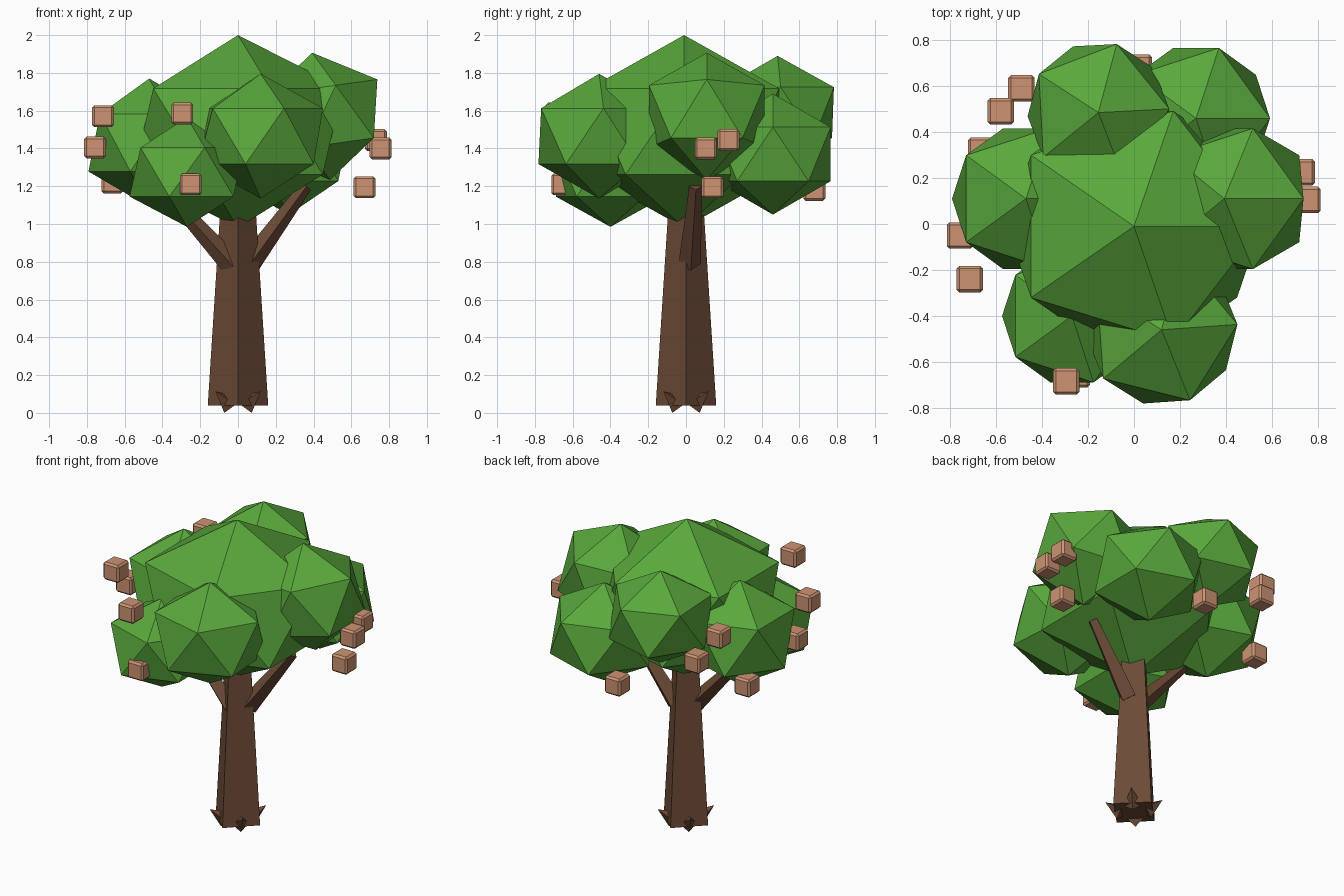
import bpy, bmesh, math
from mathutils import Vector, Euler

if "Cube" in bpy.data.objects:
    bpy.data.objects.remove(bpy.data.objects["Cube"], do_unlink=True)


def make_material(name, rgb):
    mat = bpy.data.materials.new(name)
    mat.use_nodes = True
    mat.diffuse_color = (*rgb, 1)
    bsdf = mat.node_tree.nodes["Principled BSDF"]
    bsdf.inputs["Base Color"].default_value = (*rgb, 1)
    bsdf.inputs["Roughness"].default_value = 0.9
    return mat


bark = make_material("bark_brown", (0.15, 0.07, 0.037))
leaf = make_material("leaf_green", (0.10, 0.39, 0.045))
fruit = make_material("fruit_tan", (0.61, 0.295, 0.17))


def add_object(name, bm, mat):
    mesh = bpy.data.meshes.new(name)
    bm.to_mesh(mesh)
    bm.free()
    mesh.materials.append(mat)
    obj = bpy.data.objects.new(name, mesh)
    bpy.context.collection.objects.link(obj)
    return obj


def limb(name, start, end, r1, r2, spin=0.0):
    """Four-sided tapered limb between two points."""
    start, end = Vector(start), Vector(end)
    axis = end - start
    bm = bmesh.new()
    bmesh.ops.create_cone(bm, cap_ends=True, segments=4, radius1=r1,
                          radius2=r2, depth=axis.length)
    obj = add_object(name, bm, bark)
    turn = axis.to_track_quat("Z", "Y")
    obj.rotation_euler = (turn @ Euler((0, 0, spin)).to_quaternion()).to_euler()
    obj.location = (start + end) / 2
    return obj


def leaf_clump(name, center, radii, tilt=(0, 0, 0)):
    """Squashed icosahedron."""
    bm = bmesh.new()
    bmesh.ops.create_icosphere(bm, subdivisions=1, radius=1)
    obj = add_object(name, bm, leaf)
    obj.location = center
    obj.scale = radii
    obj.rotation_euler = [math.radians(a) for a in tilt]
    return obj


# Trunk with corners facing the four sides
bm = bmesh.new()
bmesh.ops.create_cone(bm, cap_ends=True, segments=4, radius1=0.16,
                      radius2=0.086, depth=1.16)
corner = max(bm.verts, key=lambda v: v.co.x).co
bmesh.ops.rotate(bm, verts=bm.verts, cent=(0, 0, 0),
                 matrix=Euler((0, 0, -math.atan2(corner.y, corner.x))).to_matrix())
add_object("trunk", bm, bark).location.z = 0.62

# Branches
limb("branch_left", (0.06, 0.02, 0.79), (0.36, 0.05, 1.2), 0.06, 0.033)
limb("branch_right", (-0.02, -0.03, 0.77), (-0.4, -0.02, 1.19), 0.06, 0.03)

# Root spikes on each trunk face
for i, (sx, sy) in enumerate([(1, 1), (-1, 1), (-1, -1), (1, -1)]):
    limb(f"root_{i + 1}", (sx * 0.05, sy * 0.05, 0.045),
         (sx * 0.12, sy * 0.12, 0.115), 0.055, 0.0)

# Crown
leaf_clump("crown_center", (0, -0.01, 1.49), (0.62, 0.59, 0.51))
leaf_clump("crown_front", (0.12, -0.46, 1.465), (0.37, 0.37, 0.33), (0, 0, 4))
leaf_clump("crown_front_right", (-0.27, -0.4, 1.275), (0.34, 0.34, 0.29))
leaf_clump("crown_right", (-0.47, 0.11, 1.43), (0.36, 0.36, 0.34))
leaf_clump("crown_back_right", (-0.155, 0.485, 1.59), (0.345, 0.345, 0.3), (0, 0, 3))
leaf_clump("crown_back_left", (0.27, 0.46, 1.37), (0.36, 0.36, 0.32))
leaf_clump("crown_left", (0.44, 0.11, 1.57), (0.36, 0.36, 0.34), (0, -8, 0))

# Cube fruits with bevelled edges
spots = [(-0.715, -0.24, 1.57), (-0.757, -0.05, 1.405), (-0.295, -0.685, 1.585),
         (-0.25, -0.655, 1.21), (0.73, 0.225, 1.445), (0.755, 0.105, 1.4),
         (0.67, 0.14, 1.195), (-0.665, 0.32, 1.22), (0.02, 0.68, 1.18),
         (-0.58, 0.49, 1.58), (-0.49, 0.59, 1.43)]
for i, spot in enumerate(spots):
    bm = bmesh.new()
    bmesh.ops.create_cube(bm, size=0.115)
    bmesh.ops.bevel(bm, geom=bm.edges[:], offset=0.012, segments=1,
                    affect="EDGES")
    add_object(f"fruit_{i + 1}", bm, fruit).location = spot
